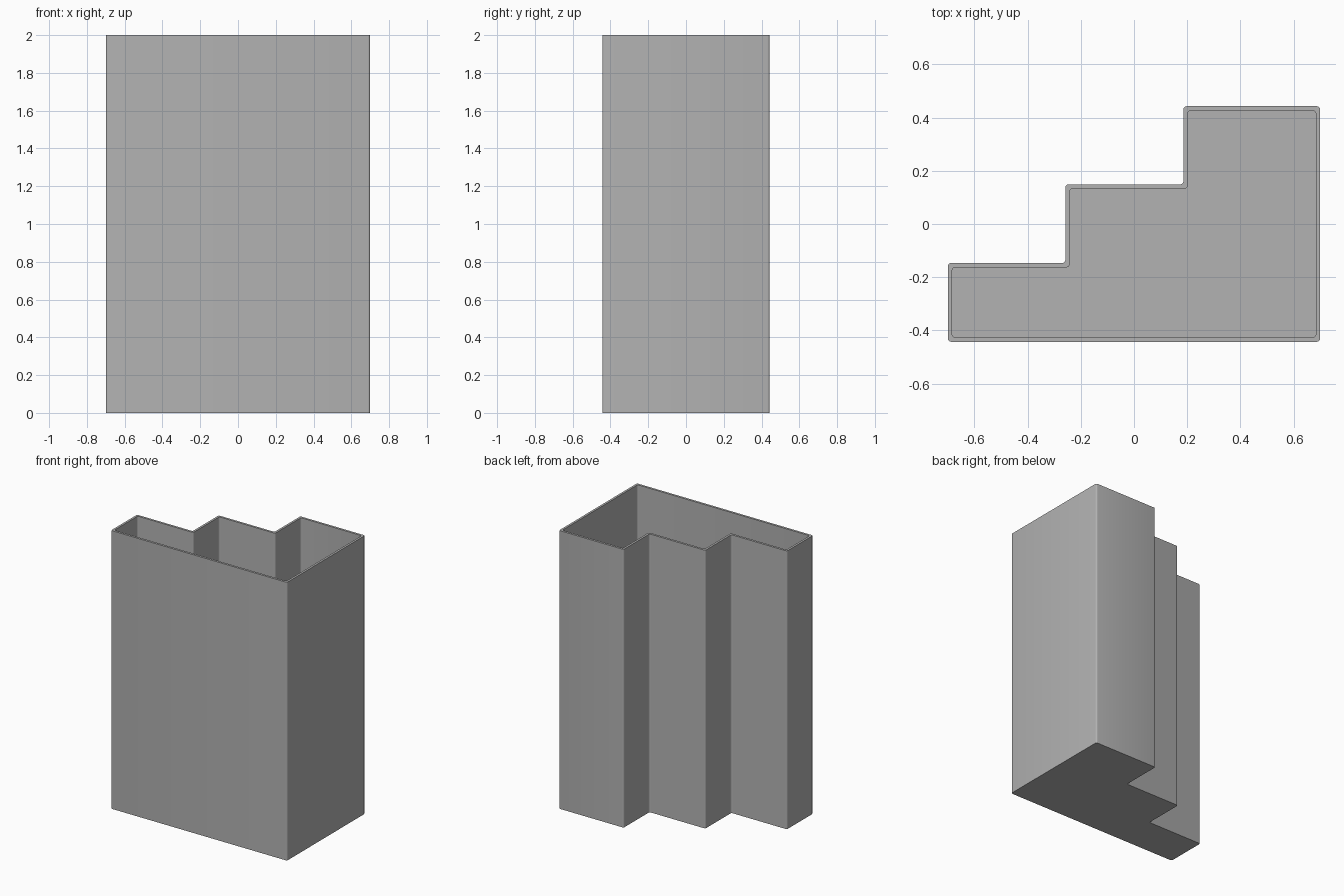
import bpy, bmesh, math
from mathutils import Vector

cube = bpy.data.objects.get("Cube")
if cube:
    bpy.data.objects.remove(cube)

HEIGHT, WALL, RADIUS, SEGMENTS = 2.0, 0.016, 0.012, 4

# Stepped outline, counter-clockwise from the front corner
OUTLINE = [Vector(p) for p in (
    (-0.7, -0.443), (0.7, -0.443), (0.7, 0.443), (0.186, 0.443),
    (0.186, 0.149), (-0.258, 0.149), (-0.258, -0.147), (-0.7, -0.147))]


def corners(points):
    """Yield each corner with the directions of its incoming and outgoing edges."""
    for i, p in enumerate(points):
        yield p, (p - points[i - 1]).normalized(), (points[(i + 1) % len(points)] - p).normalized()


def inset(points, distance):
    """Move a right-angled outline inward."""
    return [p + distance * Vector((-a.y - b.y, a.x + b.x)) for p, a, b in corners(points)]


def rounded(points, radius):
    """Replace each right-angled corner with an arc."""
    result = []
    for p, a, b in corners(points):
        centre = p + radius * (b - a)
        for s in range(SEGMENTS + 1):
            t = math.pi / 2 * s / SEGMENTS
            result.append(centre - radius * (b * math.cos(t) - a * math.sin(t)))
    return result


def add_loop(bm, points, z):
    return [bm.verts.new((p.x, p.y, z)) for p in points]


def bridge(bm, lower, upper):
    n = len(lower)
    for i in range(n):
        j = (i + 1) % n
        bm.faces.new((lower[i], lower[j], upper[j], upper[i]))


# Open container: outer wall, rim, inner wall, floor
bm = bmesh.new()
outer = rounded(OUTLINE, RADIUS)
inner = rounded(inset(OUTLINE, WALL), RADIUS)
loops = [add_loop(bm, outer, 0), add_loop(bm, outer, HEIGHT),
         add_loop(bm, inner, HEIGHT), add_loop(bm, inner, WALL)]
for lower, upper in zip(loops, loops[1:]):
    bridge(bm, lower, upper)
bm.faces.new(reversed(loops[0]))
bm.faces.new(loops[-1])
bmesh.ops.recalc_face_normals(bm, faces=bm.faces)

mesh = bpy.data.meshes.new("stepped_container")
bm.to_mesh(mesh)
bm.free()
container = bpy.data.objects.new("stepped_container", mesh)
bpy.context.collection.objects.link(container)

# Plain grey material
grey = bpy.data.materials.new("plain_grey")
grey.use_nodes = True
colour = (0.448, 0.448, 0.448, 1)
grey.diffuse_color = colour
grey.node_tree.nodes["Principled BSDF"].inputs["Base Color"].default_value = colour
mesh.materials.append(grey)

# Smooth corner arcs, sharp rims
bpy.ops.object.select_all(action="DESELECT")
container.select_set(True)
bpy.context.view_layer.objects.active = container
bpy.ops.object.shade_smooth_by_angle(angle=math.radians(30))
